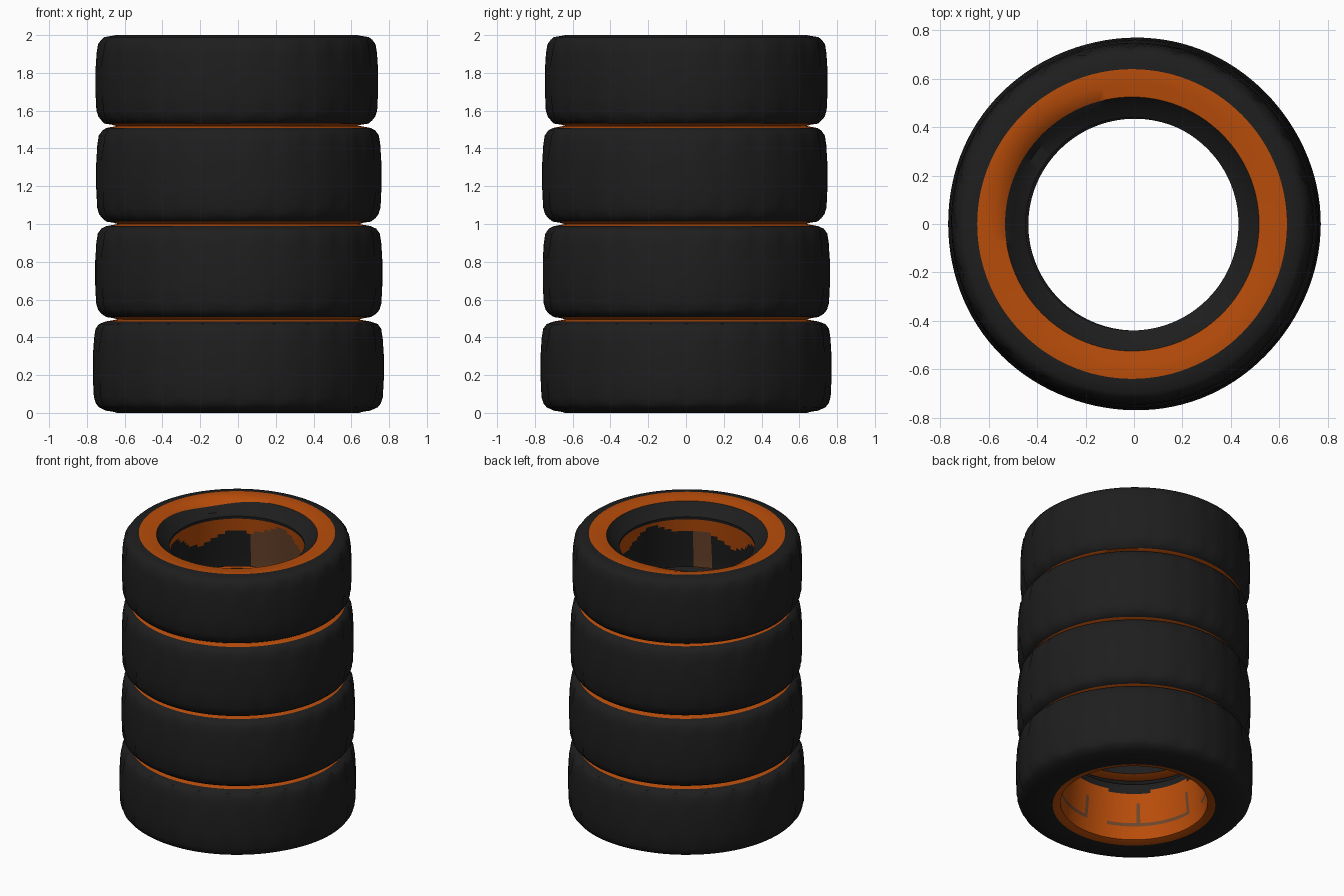
import bpy, bmesh, math, random

if "Cube" in bpy.data.objects:
    bpy.data.objects.remove(bpy.data.objects["Cube"])

random.seed(4)
N = 120  # segments around each tyre


def material(name, rgb):
    m = bpy.data.materials.new(name)
    m.diffuse_color = (*rgb, 1)
    m.use_nodes = True
    m.node_tree.nodes["Principled BSDF"].inputs["Base Color"].default_value = m.diffuse_color
    return m


MATS = [material("black rubber", (0.013, 0.013, 0.013)),
        material("orange paint", (0.48, 0.073, 0.003)),
        material("brown grime", (0.15, 0.06, 0.025))]

# Closed tyre section: radius, height fraction (from inner bottom, round the tread, to the bead)
PROFILE = [(0.48, 0.03), (0.53, 0.0), (0.64, 0.0), (0.665, 0.014), (0.70, 0.024), (0.738, 0.06),
           (0.755, 0.10), (0.766, 0.17), (0.77, 0.36), (0.77, 0.62), (0.765, 0.80),
           (0.757, 0.90), (0.738, 0.95), (0.70, 0.978), (0.665, 0.99), (0.64, 1.0), (0.58, 0.99),
           (0.525, 0.975), (0.495, 0.90), (0.44, 0.82)]
BEAD = len(PROFILE) - 1
# Inner wall, bead back down to the bottom
WALL = 14
PROFILE += [(0.442 + 0.036 * i / WALL, 0.78 - 0.65 * i / WALL) for i in range(WALL + 1)]
K = len(PROFILE)
SLITS = (6, 7, 10, 11)     # rings that carry tread slits
BOTTOM_SIDE = (0, 1, 2, 3)  # profile segments by area
TOP_SIDE = (15, 16)


def face_colour(k, i, first, last):
    deg = 360 * (i + 0.5) / N
    a = math.radians(deg)
    if k in TOP_SIDE:
        return 1
    if k in (13, 14):
        return 0 if last else 1
    if k in BOTTOM_SIDE:
        return 0 if first and k > 0 else 1
    if k > BEAD:
        t = k - BEAD - 1
        if first:  # clean orange wall with grimy lines
            if t < 1.0 + 0.9 * math.sin(5 * a):
                return 0
            return 2 if t == 11 and i % 30 < 24 or (4 < t < 11 and i % 15 == 0) else 1
        if last:   # ragged edge between paint and bare rubber
            ragged = 3.8 + 2.2 * math.sin(3 * a) + 1.3 * math.sin(7 * a + 1)
            if t < ragged:
                return 1
            return 2 if 60 < deg < 115 or 285 < deg < 300 else 0
        return 1 if t < 6 + 3 * math.sin(4 * a) else 0
    return 0


def tyre(name, z0, h, radius, cx, cy, first=False, last=False):
    bm = bmesh.new()
    rows = []
    s = radius / 0.77
    phase = random.random() * 6
    for i in range(N):
        a = math.tau * i / N
        row = []
        for k, (r, t) in enumerate(PROFILE):
            z = z0 + h * t
            if r > 0.71:
                r = r * s + 0.002 * math.sin(5 * a + phase)
            if k in SLITS and i % 5 == 0:      # tread slits
                r -= 0.012
            if last and k in (17, 18):         # dented bead on the top tyre
                d = (a - math.radians(145)) / 0.45
                z -= 0.03 * math.exp(-d * d)
            row.append(bm.verts.new((cx + r * math.cos(a), cy + r * math.sin(a), z)))
        rows.append(row)
    for i in range(N):
        j = (i + 1) % N
        for k in range(K):
            m = (k + 1) % K
            f = bm.faces.new((rows[i][k], rows[j][k], rows[j][m], rows[i][m]))
            f.material_index = face_colour(k, i, first, last)
    bmesh.ops.recalc_face_normals(bm, faces=bm.faces)
    me = bpy.data.meshes.new(name)
    bm.to_mesh(me)
    bm.free()
    for m in MATS:
        me.materials.append(m)
    ob = bpy.data.objects.new(name, me)
    bpy.context.collection.objects.link(ob)
    bpy.ops.object.select_all(action='DESELECT')
    ob.select_set(True)
    bpy.context.view_layer.objects.active = ob
    bpy.ops.object.shade_smooth_by_angle(angle=math.radians(40))
    return ob


# Stack of four slightly uneven tyres
tyre("bottom_tyre", 0.0, 0.495, 0.77, 0.0, 0.0, first=True)
tyre("second_tyre", 0.495, 0.505, 0.76, 0.003, 0.0)
tyre("third_tyre", 1.0, 0.52, 0.755, 0.003, -0.005)
tyre("top_tyre", 1.52, 0.48, 0.748, -0.008, 0.0, last=True)
